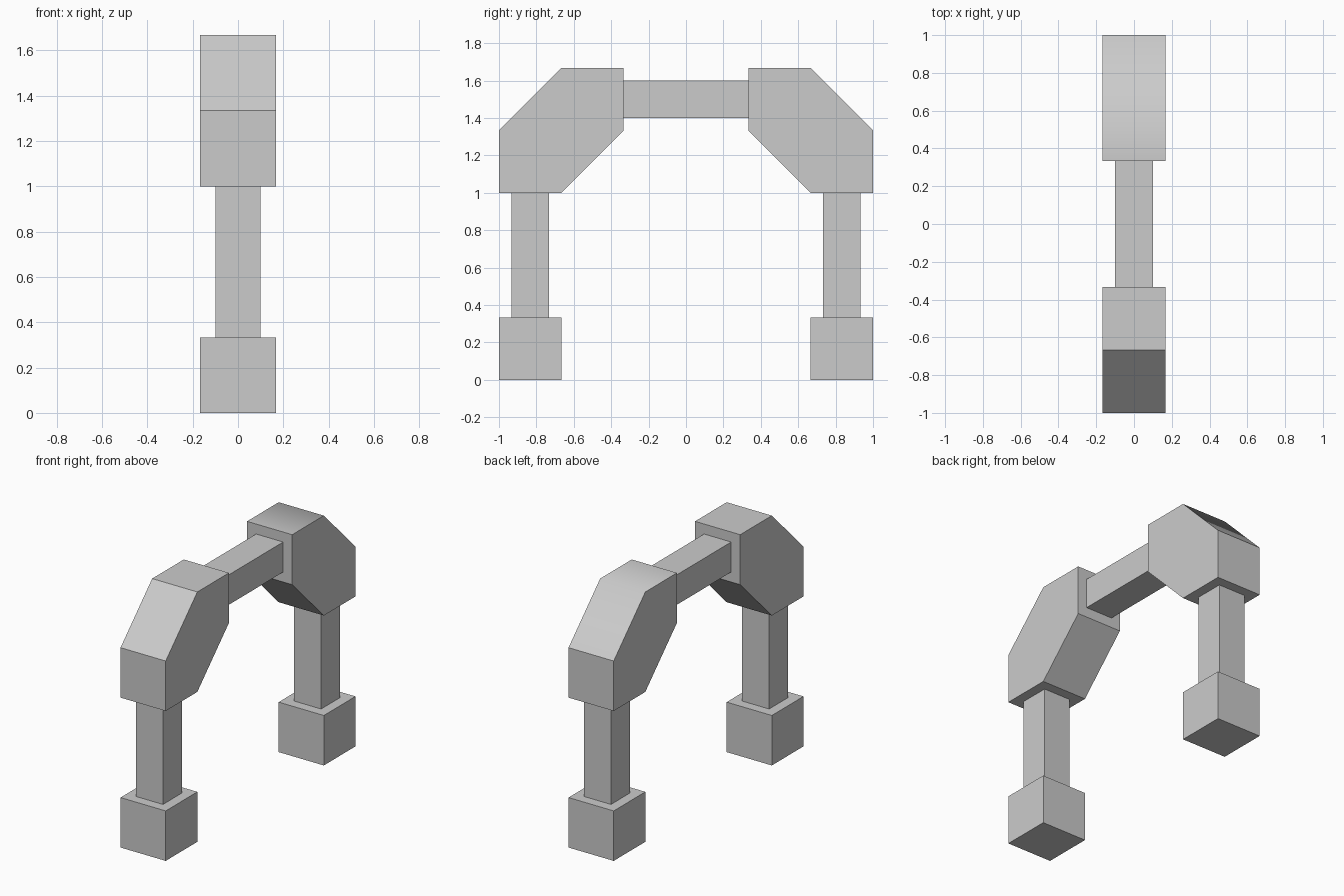
import bpy
import bmesh

if "Cube" in bpy.data.objects:
    bpy.data.objects.remove(bpy.data.objects["Cube"])

T = 1 / 3      # block size
BAR = 0.2      # post and beam thickness


def box(name, centre, size):
    bpy.ops.mesh.primitive_cube_add(size=1, location=centre)
    obj = bpy.context.object
    obj.name = name
    obj.scale = size
    bpy.ops.object.transform_apply(location=False, rotation=False, scale=True)
    return obj


def elbow(name, side, soft_top):
    # Six-sided side profile extruded across the width
    profile = [(1, 1), (2 * T, 1), (T, 4 * T), (T, 5 * T), (2 * T, 5 * T), (1, 4 * T)]
    bm = bmesh.new()
    face = bm.faces.new([bm.verts.new((-T / 2, side * y, z)) for y, z in profile])
    new = bmesh.ops.extrude_face_region(bm, geom=[face])["geom"]
    bmesh.ops.translate(bm, vec=(T, 0, 0),
                        verts=[g for g in new if isinstance(g, bmesh.types.BMVert)])
    bmesh.ops.recalc_face_normals(bm, faces=bm.faces)
    # Soft blend between the top and the outer slope
    for f in bm.faces:
        f.smooth = soft_top and f.normal.z > 0.5
    mesh = bpy.data.meshes.new(name)
    bm.to_mesh(mesh)
    bm.free()
    obj = bpy.data.objects.new(name, mesh)
    bpy.context.collection.objects.link(obj)


# Two legs: foot block, post and elbow
for label, side in (("front", -1), ("back", 1)):
    y = side * 2.5 * T
    box(label + "_foot", (0, y, T / 2), (T, T, T))
    box(label + "_post", (0, y, 2 * T), (BAR, BAR, 2 * T))
    elbow(label + "_elbow", side, side > 0)

# Top beam joining the elbows
box("top_beam", (0, 0, 1.5), (BAR, 2 * T, BAR))
